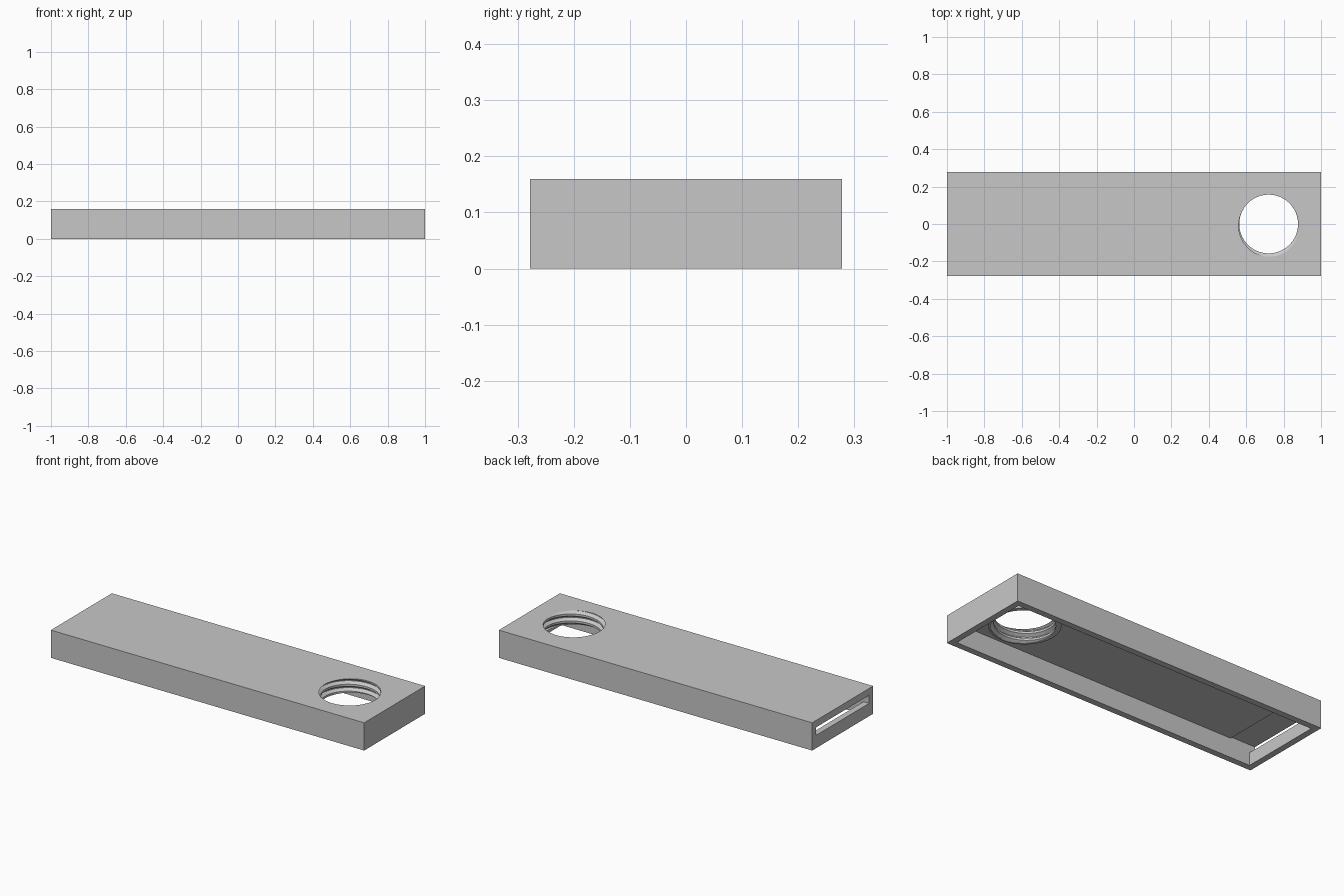
import bpy, bmesh, math
from mathutils import Matrix, Vector

cube = bpy.data.objects.get("Cube")
if cube:
    bpy.data.objects.remove(cube, do_unlink=True)

# Overall sizes
LENGTH, WIDTH, HEIGHT = 2.0, 0.556, 0.16
WALL, CEILING = 0.036, 0.112
HOLE_X, R_MINOR, R_MAJOR, PITCH = 0.72, 0.157, 0.175, 0.04
BOSS_RADIUS, BOSS_BOTTOM = 0.185, 0.08

grey = bpy.data.materials.new("plain grey")
grey.use_nodes = True
colour = (0.575, 0.575, 0.575, 1)
grey.diffuse_color = colour
grey.node_tree.nodes["Principled BSDF"].inputs["Base Color"].default_value = colour


def finish(name, bm):
    bmesh.ops.recalc_face_normals(bm, faces=bm.faces)
    mesh = bpy.data.meshes.new(name)
    bm.to_mesh(mesh)
    bm.free()
    mesh.materials.append(grey)
    obj = bpy.data.objects.new(name, mesh)
    bpy.context.collection.objects.link(obj)
    return obj


def box(name, low, high):
    bm = bmesh.new()
    bmesh.ops.create_cube(bm, size=1)
    low, high = Vector(low), Vector(high)
    for v in bm.verts:
        v.co = (low + high) / 2 + v.co * (high - low)
    return finish(name, bm)


def cylinder(name, radius, low, high):
    bm = bmesh.new()
    bmesh.ops.create_cone(bm, cap_ends=True, segments=64, radius1=radius, radius2=radius,
                          depth=high - low,
                          matrix=Matrix.Translation((HOLE_X, 0, (low + high) / 2)))
    return finish(name, bm)


def threaded_plug(name, turns, segments=64):
    """Screw-shaped solid: a V thread profile wound along a helix."""
    radii = (R_MINOR, R_MINOR, R_MAJOR, R_MAJOR)
    heights = (0, 0.3, 0.6, 0.7)
    steps, start = len(radii), math.radians(-75)
    z0 = HEIGHT - PITCH * 4.65
    bm = bmesh.new()
    columns = []
    for j in range(segments):
        a = start + math.tau * j / segments
        columns.append([
            bm.verts.new((HOLE_X + radii[i % steps] * math.cos(a),
                          radii[i % steps] * math.sin(a),
                          z0 + PITCH * (i // steps + heights[i % steps] + j / segments)))
            for i in range(turns * steps)])
    # The last column joins the first one turn higher
    first = columns[0]
    columns.append(first[steps:])
    for left, right in zip(columns, columns[1:]):
        for i in range(len(right) - 1):
            bm.faces.new((left[i], right[i], right[i + 1], left[i + 1]))
    # Close both ends with fans around the axis
    length = turns * steps
    bottom = [c[0] for c in columns[:-1]] + first[steps:0:-1]
    top = [c[-1] for c in columns[1:-1]]
    last = columns[-2]
    top = [first[-1]] + top + last[-2:length - steps - 2:-1]
    for rim, z in ((bottom, z0), (top, z0 + turns * PITCH)):
        centre = bm.verts.new((HOLE_X, 0, z))
        for a, b in zip(rim, rim[1:] + rim[:1]):
            bm.faces.new((centre, a, b))
    bmesh.ops.triangulate(bm, faces=bm.faces)
    return finish(name, bm)


x, y = LENGTH / 2, WIDTH / 2
xi, yi = x - WALL, y - WALL

# Open-bottomed cover
cover = box("cover", (-x, -y, 0), (x, y, HEIGHT))

# Hollow interior, end slot with its ceiling relief, boss and threaded hole
steps = [
    (box("cavity_cutter", (-xi, -yi, -0.1), (xi, yi, CEILING)), "DIFFERENCE"),
    (box("slot_cutter", (-x - 0.1, -yi, 0.074), (-0.84, yi, 0.12)), "DIFFERENCE"),
    (cylinder("boss", BOSS_RADIUS, BOSS_BOTTOM, 0.14), "UNION"),
    (threaded_plug("thread_cutter", 8), "DIFFERENCE"),
]
for tool, operation in steps:
    tool.hide_render = True
    mod = cover.modifiers.new(tool.name, "BOOLEAN")
    mod.operation = operation
    mod.solver = "EXACT"
    mod.object = tool

# Bake the cuts and remove the helpers
bpy.context.view_layer.objects.active = cover
cover.select_set(True)
for mod in list(cover.modifiers):
    bpy.ops.object.modifier_apply(modifier=mod.name)
for tool, _ in steps:
    bpy.data.objects.remove(tool, do_unlink=True)
bpy.ops.object.shade_smooth_by_angle(angle=math.radians(25))
